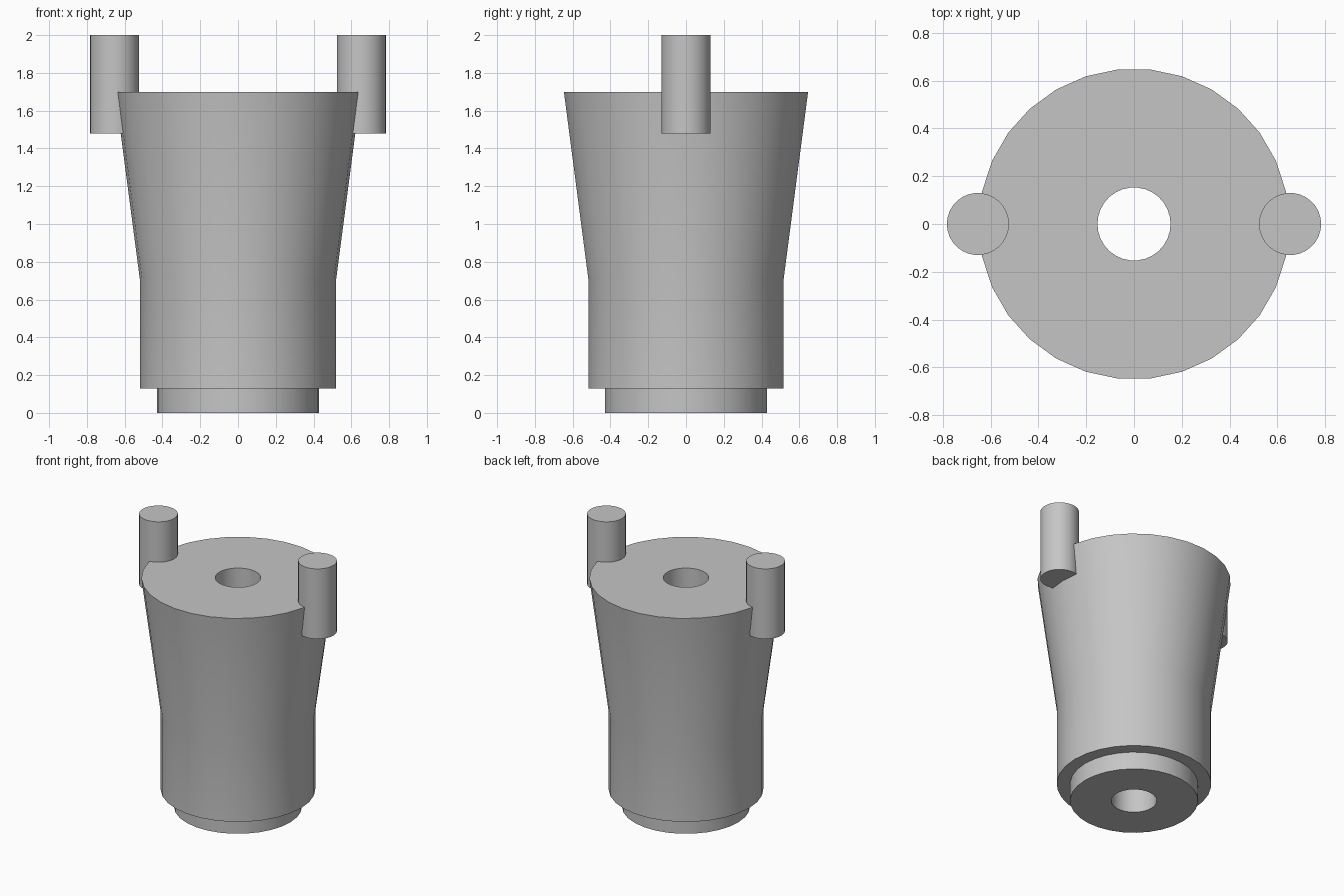
import bpy, bmesh, math

cube = bpy.data.objects.get("Cube")
if cube:
    bpy.data.objects.remove(cube, do_unlink=True)

# Plain grey material
grey = bpy.data.materials.new("plain_grey")
grey.use_nodes = True
colour = (0.56, 0.56, 0.56, 1)
grey.diffuse_color = colour
grey.node_tree.nodes["Principled BSDF"].inputs["Base Color"].default_value = colour


def lathe(name, profile, segments, x=0, closed=False):
    """Revolve (radius, height) points about z; open profiles get capped ends."""
    bm = bmesh.new()
    rings = []
    for r, z in profile:
        angles = [math.tau * i / segments for i in range(segments)]
        rings.append([bm.verts.new((r * math.cos(a), r * math.sin(a), z)) for a in angles])
    pairs = list(zip(rings, rings[1:]))
    if closed:
        pairs.append((rings[-1], rings[0]))
    else:
        bm.faces.new(rings[0])
        bm.faces.new(rings[-1])
    for low, high in pairs:
        for i in range(segments):
            j = (i + 1) % segments
            bm.faces.new((low[i], low[j], high[j], high[i]))
    bmesh.ops.recalc_face_normals(bm, faces=bm.faces)
    mesh = bpy.data.meshes.new(name)
    bm.to_mesh(mesh)
    bm.free()
    mesh.materials.append(grey)
    obj = bpy.data.objects.new(name, mesh)
    obj.location.x = x
    bpy.context.collection.objects.link(obj)
    bpy.ops.object.select_all(action="DESELECT")
    obj.select_set(True)
    bpy.context.view_layer.objects.active = obj
    bpy.ops.object.shade_smooth_by_angle(angle=math.radians(30))
    return obj


# Flared body with stepped foot and a through bore
bore, foot, waist, rim = 0.153, 0.43, 0.52, 0.65
lathe("flared_body", [(bore, 0), (foot, 0), (foot, 0.13), (waist, 0.13),
                      (waist, 0.71), (rim, 1.70), (bore, 1.70)], 30, closed=True)

# Upright pins set into the rim on both sides
for side, sign in (("left", 1), ("right", -1)):
    lathe(side + "_pin", [(0.13, 1.48), (0.13, 2.0)], 30, x=sign * 0.653)
